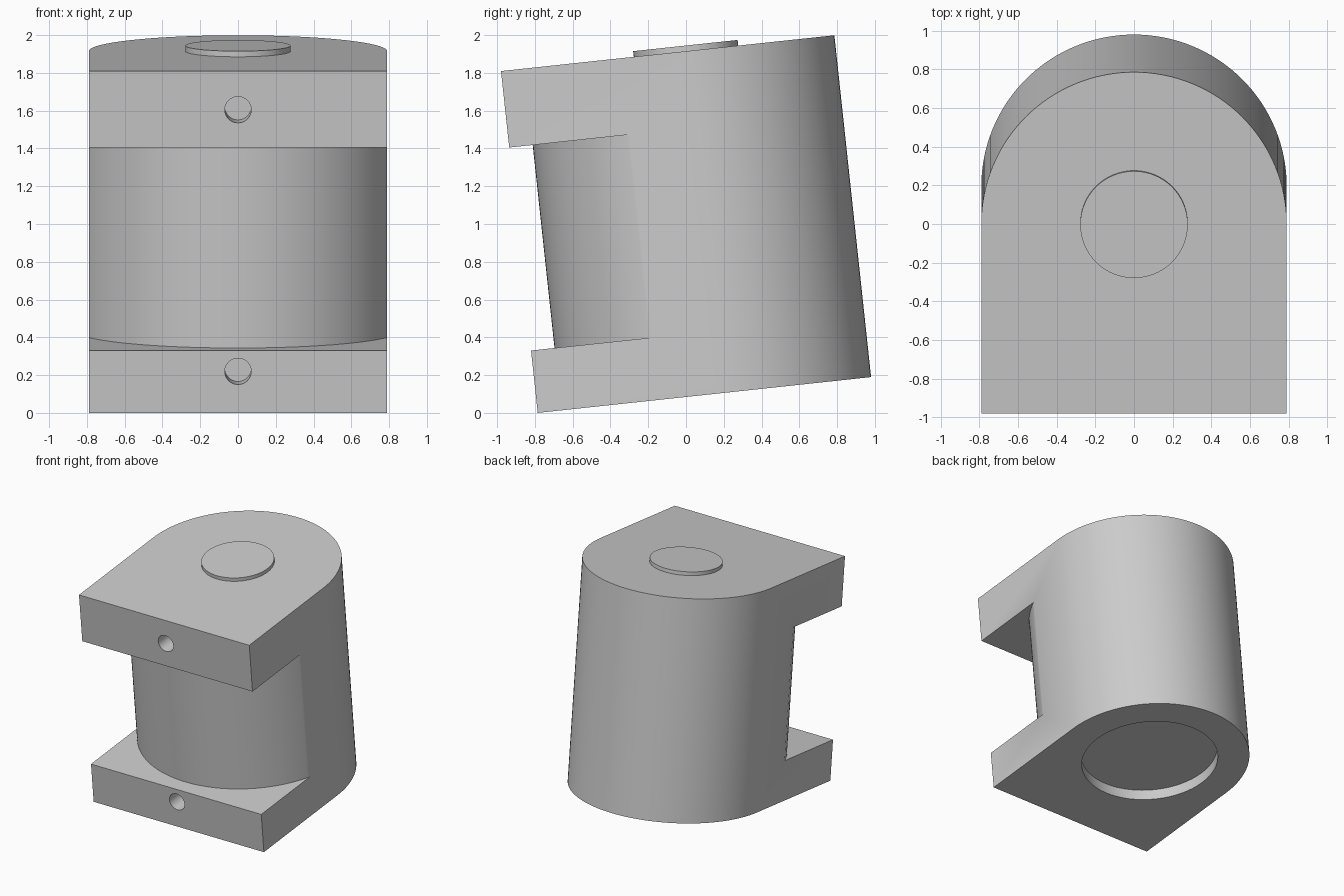
import bpy, bmesh
from math import radians, sin, cos, pi, sqrt, asin
from mathutils import Matrix, Vector

if "Cube" in bpy.data.objects:
    bpy.data.objects.remove(bpy.data.objects["Cube"])

grey = bpy.data.materials.new("plain grey")
grey.use_nodes = True
color = (0.6, 0.6, 0.6, 1)
grey.diffuse_color = color
grey.node_tree.nodes["Principled BSDF"].inputs["Base Color"].default_value = color

# Untilted sizes: the vertical axis of the barrel is the local origin
R = 0.79            # back radius and half width
FRONT = -0.985      # front face of both flanges
HEIGHT = 1.82
LOWER, UPPER = 0.332, 1.413   # inner faces of the flanges
CORE = 0.86         # radius of the exposed barrel front
TILT = radians(6.13)


def prism(name, outline, z0, z1):
    """Closed extrusion of a flat outline between two heights."""
    bm = bmesh.new()
    face = bm.faces.new([bm.verts.new((x, y, z0)) for x, y in outline])
    top = bmesh.ops.extrude_face_region(bm, geom=[face])["geom"]
    verts = [v for v in top if isinstance(v, bmesh.types.BMVert)]
    bmesh.ops.translate(bm, verts=verts, vec=(0, 0, z1 - z0))
    bmesh.ops.recalc_face_normals(bm, faces=bm.faces)
    mesh = bpy.data.meshes.new(name)
    bm.to_mesh(mesh)
    bm.free()
    mesh.materials.append(grey)
    obj = bpy.data.objects.new(name, mesh)
    bpy.context.collection.objects.link(obj)
    return obj


def arc(radius, start, end, steps=64):
    return [(radius * cos(start + (end - start) * i / steps),
             radius * sin(start + (end - start) * i / steps))
            for i in range(steps + 1)]


def disc(name, radius, z0, z1, steps=64):
    return prism(name, arc(radius, 0, 2 * pi, steps)[:-1], z0, z1)


def activate(obj):
    bpy.ops.object.select_all(action='DESELECT')
    obj.select_set(True)
    bpy.context.view_layer.objects.active = obj


def cut(obj, cutter):
    activate(obj)
    mod = obj.modifiers.new("cut", 'BOOLEAN')
    mod.operation = 'DIFFERENCE'
    mod.solver = 'EXACT'
    mod.object = cutter
    bpy.ops.object.modifier_apply(modifier=mod.name)
    bpy.data.objects.remove(cutter)


# Body: square front, half-round back
body = prism("barrel_body", [(-R, FRONT), (R, FRONT)] + arc(R, 0, pi), 0, HEIGHT)

# Front gap between the flanges, leaving the rounded barrel face
half = asin(0.83 / CORE)
gap = [(-1, FRONT - 0.2), (1, FRONT - 0.2), (1, -CORE * cos(half))]
gap += arc(CORE, -pi / 2 + half, -pi / 2 - half) + [(-1, -CORE * cos(half))]
cut(body, prism("gap_cutter", gap, LOWER, UPPER))

# Shallow round recess underneath
cut(body, disc("recess_cutter", 0.54, -0.1, 0.09))

# Blind screw holes in the flange fronts
for z in (0.221, 1.614):
    hole = disc("hole_cutter", 0.07, -0.15, 0.15, 32)
    hole.data.transform(Matrix.Translation((0, FRONT, z)) @ Matrix.Rotation(pi / 2, 4, 'X'))
    cut(body, hole)

# Raised disc on top
button = disc("top_disc", 0.278, HEIGHT - 0.01, HEIGHT + 0.03)

# Lean everything backwards along its length and stand it on the ground
place = (Matrix.Translation((0, -0.785, 0)) @ Matrix.Rotation(TILT, 4, 'X')
         @ Matrix.Translation((0, -FRONT, 0)))
for obj in (body, button):
    obj.data.transform(place)
    activate(obj)
    bpy.ops.object.shade_smooth_by_angle(angle=radians(30))
